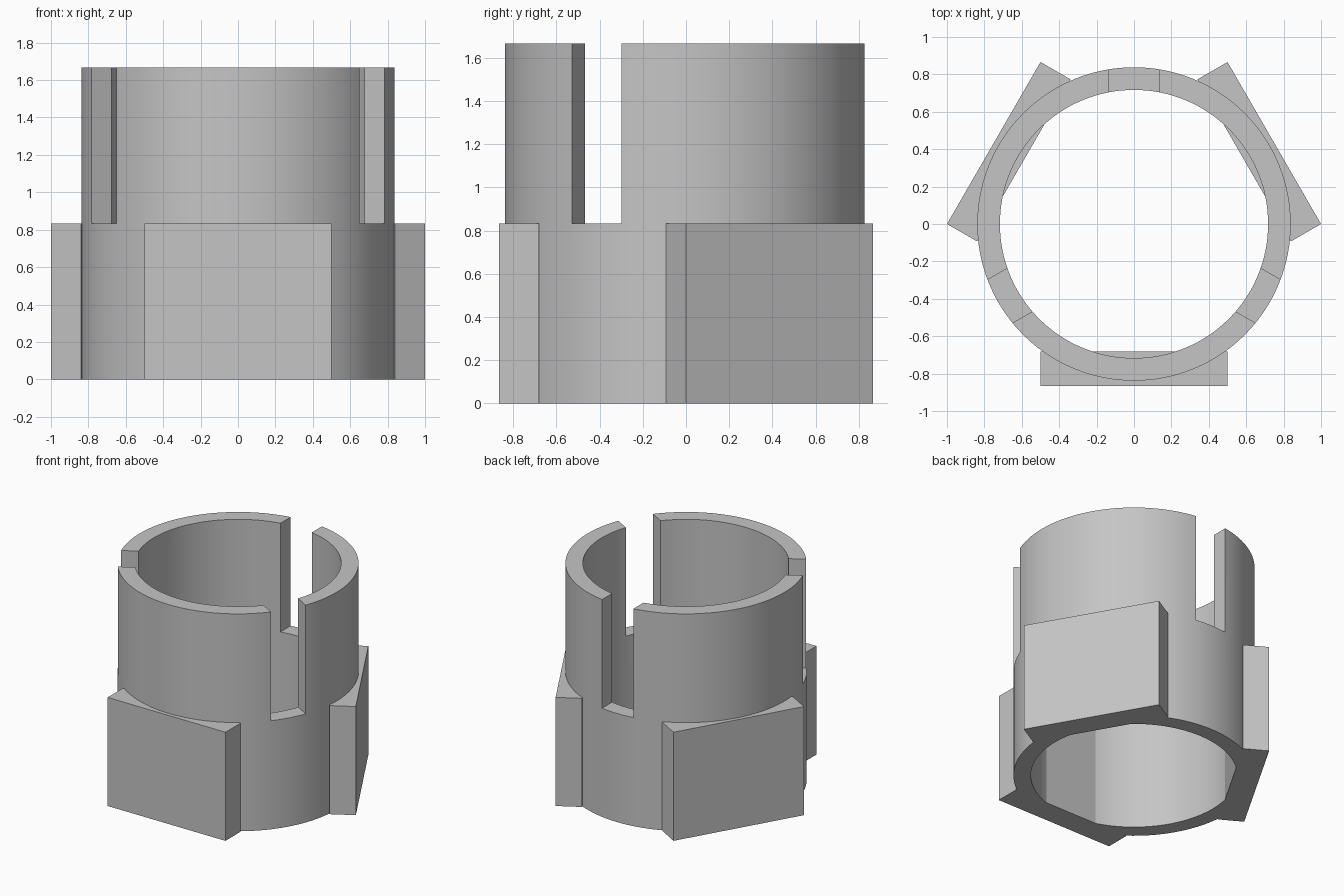
import bpy, bmesh, math
from mathutils import Matrix, Vector

cube = bpy.data.objects.get("Cube")
if cube:
    bpy.data.objects.remove(cube, do_unlink=True)

HEIGHT, PAD_TOP = 1.667, 0.833
OUTER, INNER = 0.838, 0.717
SLOT_HALF = 0.133
PAD_OUT, PAD_IN = 0.866, 0.681
SEGMENTS = 128

grey = bpy.data.materials.new("light grey")
grey.use_nodes = True
colour = (0.56, 0.56, 0.56, 1)
grey.diffuse_color = colour
grey.node_tree.nodes["Principled BSDF"].inputs["Base Color"].default_value = colour


def make_object(name, bm):
    mesh = bpy.data.meshes.new(name)
    bmesh.ops.recalc_face_normals(bm, faces=bm.faces)
    bm.to_mesh(mesh)
    bm.free()
    mesh.materials.append(grey)
    obj = bpy.data.objects.new(name, mesh)
    bpy.context.collection.objects.link(obj)
    return obj


def box(name, x, y, z, angle):
    """Box spanning the given ranges, turned about the vertical axis."""
    bm = bmesh.new()
    bmesh.ops.create_cube(bm, size=1)
    size = Vector((x[1] - x[0], y[1] - y[0], z[1] - z[0]))
    centre = Vector((sum(x), sum(y), sum(z))) / 2
    bm.transform(Matrix.Rotation(angle, 4, 'Z') @ Matrix.Translation(centre)
                 @ Matrix.Diagonal((*size, 1)))
    return make_object(name, bm)


def combine(target, tool, operation):
    mod = target.modifiers.new(operation.title(), 'BOOLEAN')
    mod.operation, mod.solver, mod.object = operation, 'EXACT', tool
    bpy.context.view_layer.objects.active = target
    bpy.ops.object.modifier_apply(modifier=mod.name)
    bpy.data.objects.remove(tool, do_unlink=True)


# Tube: a rectangular wall section swept around the vertical axis
bm = bmesh.new()
rings = []
for r, z in ((OUTER, 0), (OUTER, HEIGHT), (INNER, HEIGHT), (INNER, 0)):
    rings.append([bm.verts.new((r * math.cos(a), r * math.sin(a), z))
                  for a in (2 * math.pi * i / SEGMENTS for i in range(SEGMENTS))])
for a, b in zip(rings, rings[1:] + rings[:1]):
    for i in range(SEGMENTS):
        j = (i + 1) % SEGMENTS
        bm.faces.new((a[i], a[j], b[j], b[i]))
collar = make_object("slotted_collar", bm)

# Three flat pads around the base, with a slot in the upper wall opposite each
for k in range(3):
    turn = k * 2 * math.pi / 3
    pad = box("flat_pad", (-0.5, 0.5), (-PAD_OUT, -PAD_IN), (0, PAD_TOP), turn)
    combine(collar, pad, 'UNION')
    slot = box("slot_cutter", (-SLOT_HALF, SLOT_HALF), (0.5, 1.0),
               (PAD_TOP, HEIGHT + 0.2), turn)
    combine(collar, slot, 'DIFFERENCE')

# Smooth round walls, crisp edges
bpy.ops.object.select_all(action='DESELECT')
collar.select_set(True)
bpy.context.view_layer.objects.active = collar
bpy.ops.object.shade_smooth_by_angle(angle=math.radians(15))
